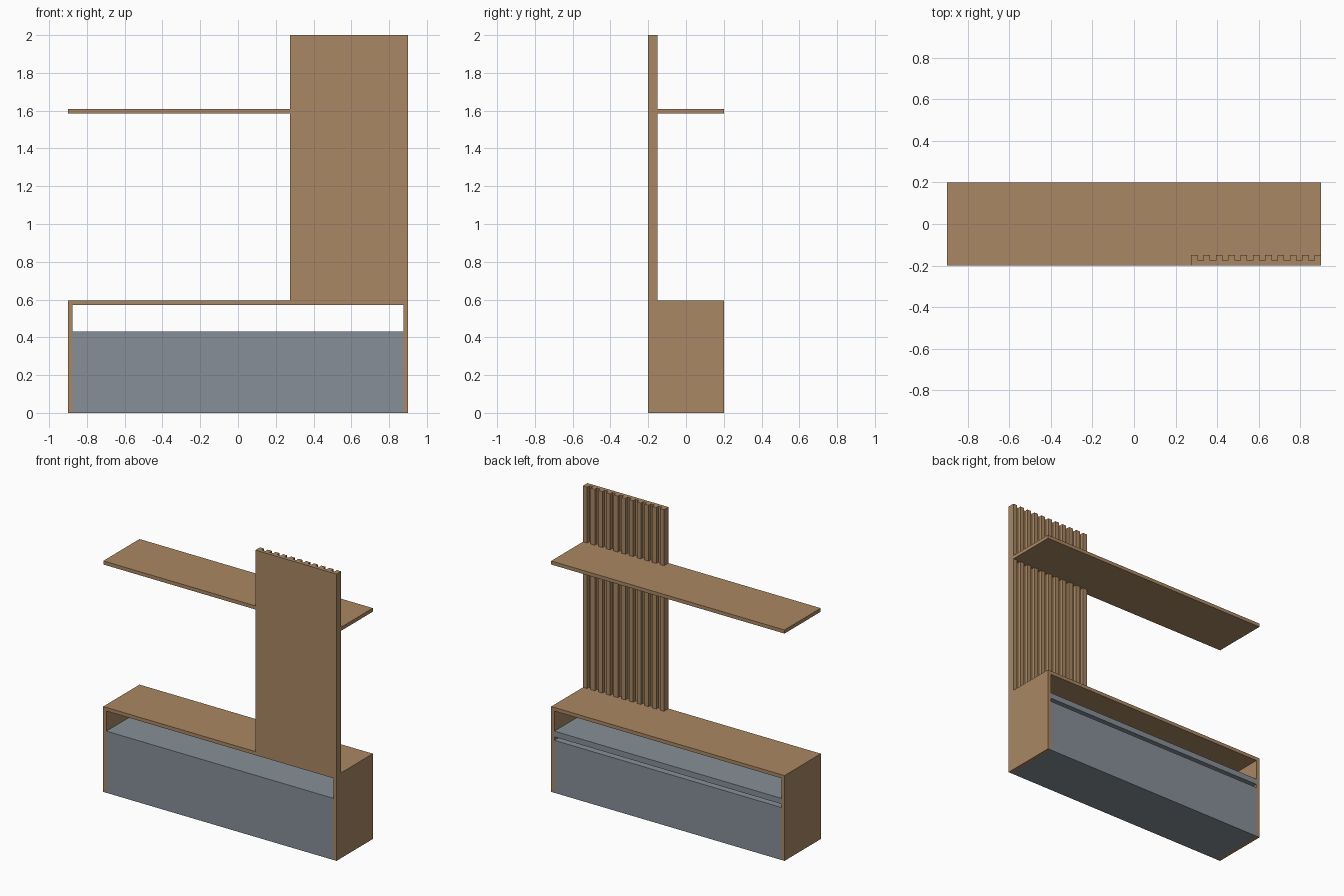
import bpy

if "Cube" in bpy.data.objects:
    bpy.data.objects.remove(bpy.data.objects["Cube"])

def material(name, rgb):
    m = bpy.data.materials.new(name)
    m.diffuse_color = (*rgb, 1.0)
    m.use_nodes = True
    m.node_tree.nodes["Principled BSDF"].inputs["Base Color"].default_value = m.diffuse_color
    return m

wood = material("oak wood", (0.40, 0.245, 0.125))
grey = material("slate grey", (0.24, 0.275, 0.31))

def box(name, x, y, z, mat):
    """Axis-aligned box from (min, max) ranges."""
    bpy.ops.mesh.primitive_cube_add(size=1)
    o = bpy.context.object
    o.name = name
    for v in o.data.vertices:
        v.co = [r[0] if c < 0 else r[1] for c, r in zip(v.co, (x, y, z))]
    o.data.materials.append(mat)
    return o

W, D, T = 0.9, 0.2, 0.025
inner = (-W + T, W - T)

# Wooden carcass: top and two sides
box("cabinet_top", (-W, W), (-D, D), (0.57, 0.595), wood)
box("cabinet_side_left", (-W, -W + T), (-D, D), (0, 0.57), wood)
box("cabinet_side_right", (W - T, W), (-D, D), (0, 0.57), wood)

# Grey drawer body with a finger gap below its shelf on the +y side
box("cabinet_base", inner, (-D, D), (0, 0.135), grey)
box("drawer_body", inner, (-D, D), (0.135, 0.366), grey)
box("drawer_rear_strip", inner, (-D, 0.08), (0.366, 0.39), grey)
box("open_shelf", inner, (-D, D), (0.39, 0.43), grey)

# Long upper shelf
box("upper_shelf", (-W, W), (-D + 0.001, D), (1.585, 1.61), wood)

# Tall backing board with vertical slats on its +y side
x0 = 0.275
box("slat_board", (x0, W), (-D, -0.175), (0.595, 2.0), wood)
count, sw = 11, 0.032
pitch = (W - x0 - sw) / (count - 1)
for i in range(count):
    x = x0 + i * pitch
    box(f"slat_{i + 1}", (x, x + sw), (-0.175, -0.15), (0.595, 2.0), wood)
